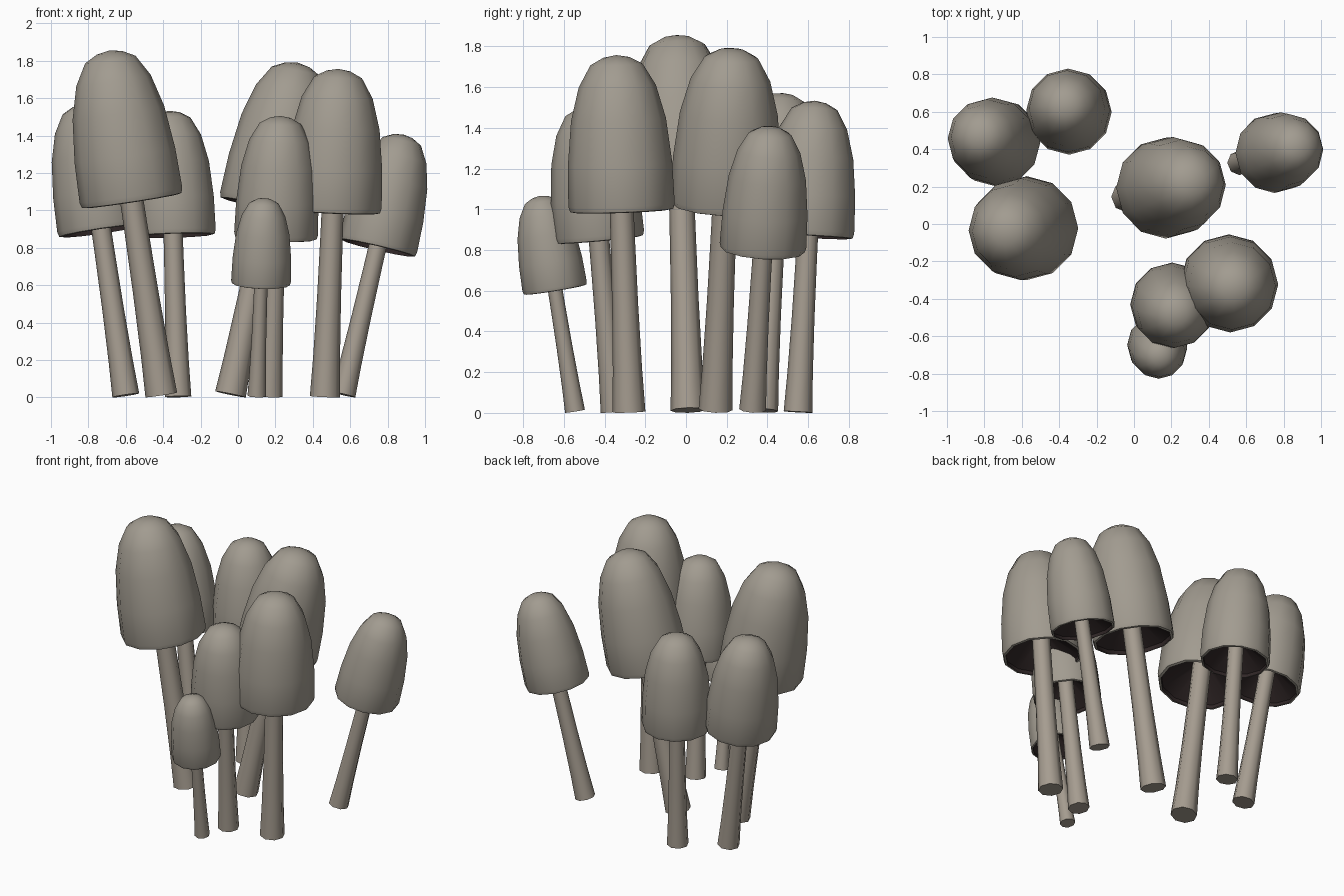
import bpy, bmesh, math
from mathutils import Vector

if "Cube" in bpy.data.objects:
    bpy.data.objects.remove(bpy.data.objects["Cube"])


def material(name, rgb):
    m = bpy.data.materials.new(name)
    m.diffuse_color = (*rgb, 1)
    m.use_nodes = True
    m.node_tree.nodes["Principled BSDF"].inputs["Base Color"].default_value = m.diffuse_color
    return m


CAP = material("grey_brown_cap", (0.36, 0.33, 0.28))
STEM = material("pale_brown_stem", (0.38, 0.335, 0.28))
GILL = material("dark_brown_gills", (0.03, 0.02, 0.02))


def lathe(name, profile, sides, mats, mat_rule):
    """Spin (radius, height) points; radius 0 closes to a point."""
    bm = bmesh.new()
    rings = []
    for r, z in profile:
        if r == 0:
            rings.append([bm.verts.new((0, 0, z))] * sides)
        else:
            rings.append([bm.verts.new((r * math.cos(2 * math.pi * i / sides),
                                        r * math.sin(2 * math.pi * i / sides), z))
                          for i in range(sides)])
    for k in range(len(rings) - 1):
        a, b = rings[k], rings[k + 1]
        for i in range(sides):
            j = (i + 1) % sides
            corners = list(dict.fromkeys((a[i], a[j], b[j], b[i])))
            bm.faces.new(corners).material_index = mat_rule(k)
    bmesh.ops.recalc_face_normals(bm, faces=bm.faces)
    me = bpy.data.meshes.new(name)
    bm.to_mesh(me)
    bm.free()
    for m in mats:
        me.materials.append(m)
    ob = bpy.data.objects.new(name, me)
    bpy.context.collection.objects.link(ob)
    return ob


# Unit-length mushroom profiles, scaled for every mushroom
RIM, HEIGHT, R = 0.565, 0.435, 0.146
cap_profile = [(r * R, RIM + t * HEIGHT) for r, t in (
    (0.22, 0.2), (0.93, 0.03), (0.93, -0.005), (0.99, 0.0), (1.02, 0.035),
    (1.0, 0.3), (0.91, 0.585), (0.74, 0.8), (0.5, 0.94), (0.25, 0.985), (0, 1.0))]
stem_profile = [(0, 0), (0.046, 0), (0.041, 0.12), (0.0365, 0.3),
                (0.034, 0.5), (0.033, 0.68), (0, 0.68)]

# base x, base y, apex x, apex y, apex z
mushrooms = [
    (-0.41, 0.01, -0.69, -0.045, 1.855),
    (-0.60, 0.38, -0.83, 0.475, 1.57),
    (-0.32, 0.55, -0.367, 0.633, 1.533),
    (-0.04, 0.145, 0.32, 0.225, 1.79),
    (0.563, 0.327, 0.885, 0.415, 1.406),
    (0.17, -0.35, 0.228, -0.487, 1.505),
    (0.465, -0.28, 0.537, -0.343, 1.757),
    (0.10, -0.545, 0.14, -0.718, 1.066),
]

for n, (bx, by, ax, ay, az) in enumerate(mushrooms, 1):
    lean = math.hypot(ax - bx, ay - by) / az
    base = Vector((bx, by, 0.046 * az * lean))
    axis = Vector((ax, ay, az)) - base
    # hollow cap with dark underside, then stem
    cap = lathe(f"cap_{n}", cap_profile, 12, (CAP, GILL), lambda k: 1 if k < 2 else 0)
    stem = lathe(f"stem_{n}", stem_profile, 8, (STEM,), lambda k: 0)
    for ob in (cap, stem):
        ob.location = base
        ob.scale = (axis.length,) * 3
        ob.rotation_mode = 'QUATERNION'
        ob.rotation_quaternion = Vector((0, 0, 1)).rotation_difference(axis)

bpy.ops.object.select_all(action='DESELECT')
for ob in bpy.context.collection.objects:
    ob.select_set(True)
    bpy.context.view_layer.objects.active = ob
bpy.ops.object.shade_smooth_by_angle(angle=math.radians(50))
